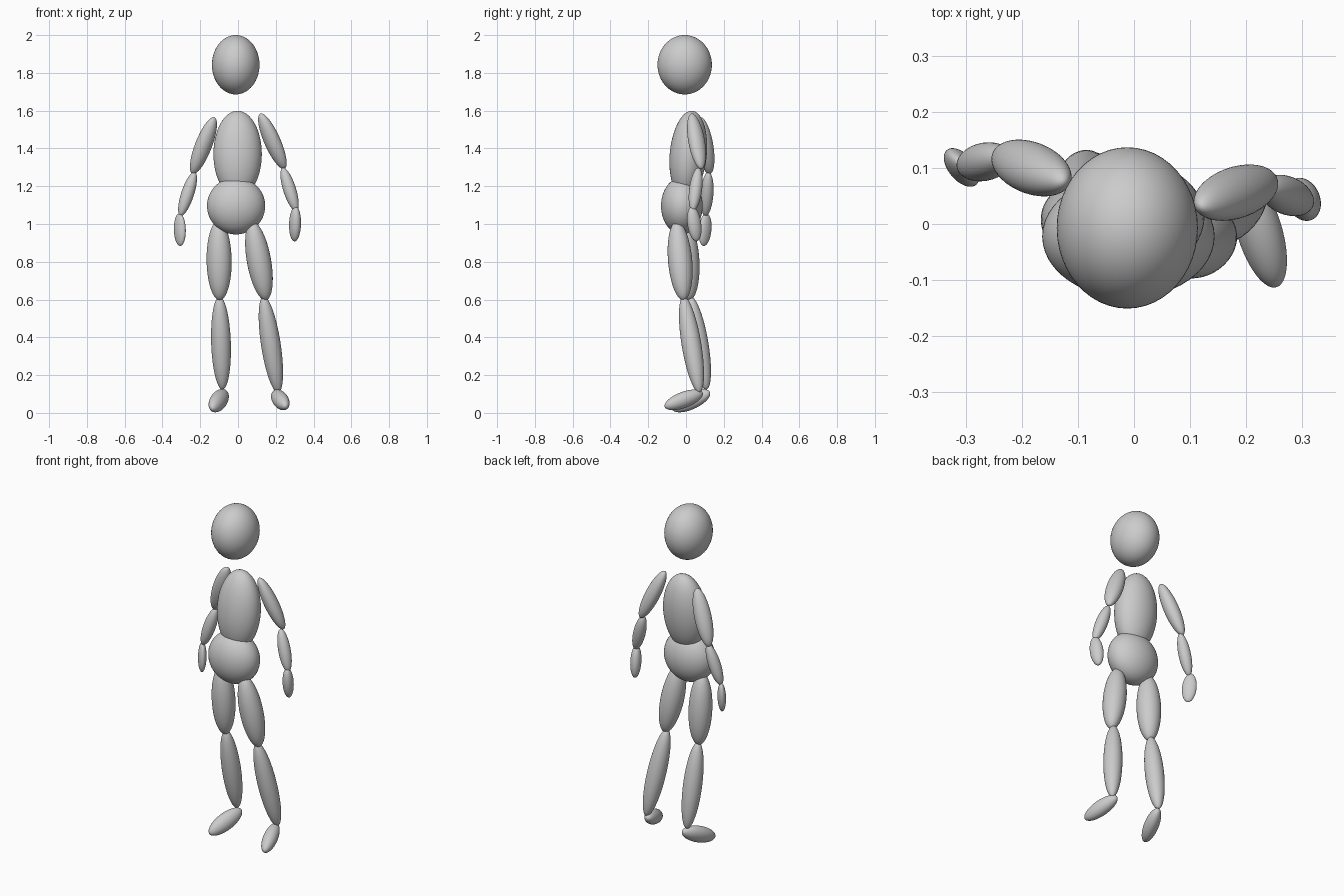
import bpy
from mathutils import Vector


def ellipsoid(name, center, half_axis, rx, ry):
    """Smooth ellipsoid whose long axis is half_axis, with side radii rx and ry."""
    axis = Vector(half_axis)
    bpy.ops.mesh.primitive_uv_sphere_add(segments=48, ring_count=32, radius=1, location=center)
    ob = bpy.context.object
    ob.name = name
    ob.rotation_mode = 'QUATERNION'
    ob.rotation_quaternion = Vector((0, 0, 1)).rotation_difference(axis)
    ob.scale = (rx, ry, axis.length)
    bpy.ops.object.shade_smooth()
    return ob


parts = [
    # head and body
    ("head", (-.012, -.007, 1.843), (0, 0, .157), .126, .144),
    ("chest", (-.002, .012, 1.37), (0, .022, .229), .128, .098),
    ("pelvis", (-.010, -.022, 1.096), (0, 0, .151), .154, .110),
    # arm on the +x side
    ("upper_arm_right", (.182, .056, 1.438), (.064, .025, -.146), .040, .047),
    ("forearm_right", (.273, .051, 1.183), (.036, -.015, -.114), .034, .034),
    ("hand_right", (.302, .044, 1.0), (-.003, .013, -.092), .030, .038),
    # arm on the -x side
    ("upper_arm_left", (-.183, .10, 1.415), (-.058, .025, -.150), .042, .047),
    ("forearm_left", (-.267, .111, 1.159), (-.038, -.008, -.116), .034, .034),
    ("hand_left", (-.308, .101, .970), (.003, -.008, -.086), .023, .040),
    # leg on the +x side
    ("thigh_right", (.111, -.031, .805), (.037, .018, -.208), .064, .064),
    ("shin_right", (.174, .029, .362), (.039, .042, -.255), .052, .052),
    ("foot_right", (.224, -.012, .069), (.030, -.100, -.037), .040, .043),
    # leg on the -x side
    ("thigh_left", (-.100, .006, .807), (.003, .012, -.210), .067, .064),
    ("shin_left", (-.090, .066, .370), (.008, .042, -.246), .052, .052),
    ("foot_left", (-.102, .026, .065), (-.036, -.100, -.044), .040, .048),
]

for part in parts:
    ellipsoid(*part)
